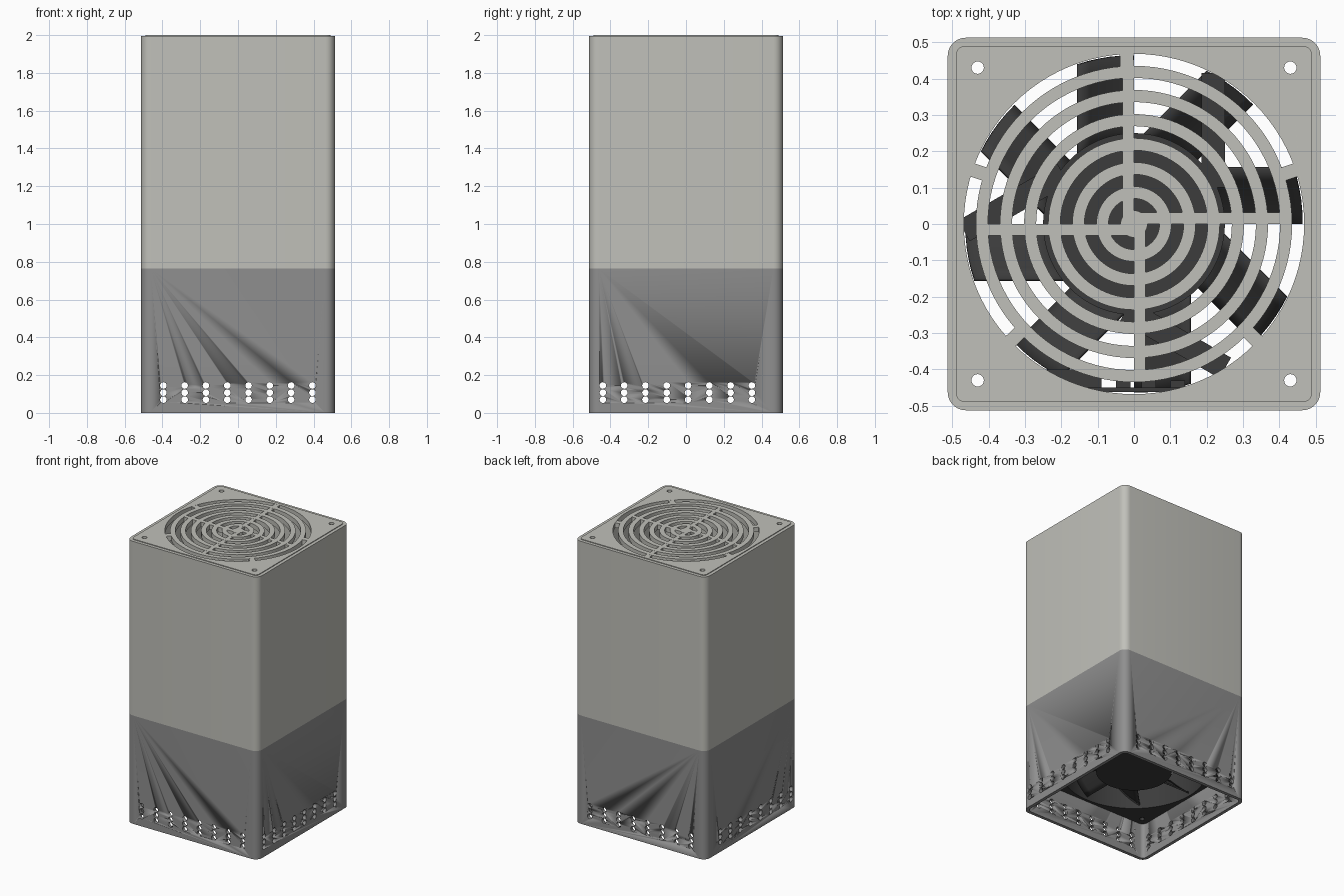
import bpy, bmesh, math
from math import sin, cos, pi, radians
from mathutils import Matrix, Vector

if "Cube" in bpy.data.objects:
    bpy.data.objects.remove(bpy.data.objects["Cube"])


def material(name, rgb):
    m = bpy.data.materials.new(name)
    m.use_nodes = True
    m.diffuse_color = (*rgb, 1)
    m.node_tree.nodes["Principled BSDF"].inputs["Base Color"].default_value = (*rgb, 1)
    return m


LIGHT = material("warm light grey", (0.53, 0.53, 0.49))
DARK = material("mid grey", (0.275, 0.275, 0.275))
BLACK = material("fan black", (0.045, 0.045, 0.045))


def circle(r, x=0, y=0, n=96):
    return [(x + r * cos(2 * pi * i / n), y + r * sin(2 * pi * i / n)) for i in range(n)]


def rounded_square(half, r, n=8):
    pts = []
    for k in range(4):
        cx, cy = [(1, 1), (-1, 1), (-1, -1), (1, -1)][k]
        for i in range(n + 1):
            a = (k + i / n) * pi / 2
            pts.append((cx * (half - r) + r * cos(a), cy * (half - r) + r * sin(a)))
    return pts


def finish(ob, mat):
    ob.data.materials.clear()
    ob.data.materials.append(mat)
    bpy.ops.object.select_all(action="DESELECT")
    ob.select_set(True)
    bpy.context.view_layer.objects.active = ob
    bpy.ops.object.shade_smooth_by_angle(angle=radians(30))
    return ob


def from_bmesh(name, bm, mat):
    bmesh.ops.recalc_face_normals(bm, faces=bm.faces)
    me = bpy.data.meshes.new(name)
    bm.to_mesh(me)
    bm.free()
    ob = bpy.data.objects.new(name, me)
    bpy.context.collection.objects.link(ob)
    return finish(ob, mat)


def plate(name, loops, z0, z1, mat):
    """Extrude nested outlines; alternate outlines become holes."""
    cu = bpy.data.curves.new(name, "CURVE")
    cu.dimensions = "2D"
    cu.fill_mode = "BOTH"
    cu.extrude = (z1 - z0) / 2
    for pts in loops:
        s = cu.splines.new("POLY")
        s.points.add(len(pts) - 1)
        for p, (x, y) in zip(s.points, pts):
            p.co = (x, y, 0, 1)
        s.use_cyclic_u = True
    tmp = bpy.data.objects.new(name + "_outline", cu)
    bpy.context.collection.objects.link(tmp)
    bpy.context.view_layer.update()
    src = tmp.evaluated_get(bpy.context.evaluated_depsgraph_get())
    bm = bmesh.new()
    bm.from_mesh(src.to_mesh())
    src.to_mesh_clear()
    bpy.data.objects.remove(tmp)
    bmesh.ops.remove_doubles(bm, verts=bm.verts, dist=1e-5)
    bmesh.ops.translate(bm, verts=bm.verts, vec=(0, 0, (z0 + z1) / 2))
    return from_bmesh(name, bm, mat)


def add_box(bm, lo, hi, rot=0):
    lo, hi = Vector(lo), Vector(hi)
    m = Matrix.Rotation(rot, 4, "Z") @ Matrix.Translation((lo + hi) / 2) @ Matrix.Diagonal((*(hi - lo), 1))
    bmesh.ops.create_cube(bm, size=1, matrix=m)


HALF, INNER, SPLIT = 0.5125, 0.49, 0.765
CORNERS = [(x, y) for x in (-0.43, 0.43) for y in (-0.43, 0.43)]
screw_holes = [circle(0.017, x, y, 20) for x, y in CORNERS]
walls = [rounded_square(HALF, 0.05), rounded_square(INNER, 0.028)]

# Case: two coloured sleeves
plate("upper_case", walls, SPLIT, 1.995, LIGHT)
lower = plate("lower_case", walls, 0, SPLIT, DARK)

# Air holes around the foot of the case
bm = bmesh.new()
for col in range(8):
    for z in (0.07, 0.107, 0.145):
        for side in (-1, 1):
            step = 0.1127 * col
            for pos, axis in (((-0.395 + step, side * 0.5, z), "X"), ((side * 0.5, -0.44 + step, z), "Y")):
                m = Matrix.Translation(pos) @ Matrix.Rotation(pi / 2, 4, axis)
                bmesh.ops.create_cone(bm, cap_ends=True, segments=16, radius1=0.0175,
                                      radius2=0.0175, depth=0.08, matrix=m)
cutter = from_bmesh("air_hole_cutter", bm, DARK)
cutter.hide_render = True
mod = lower.modifiers.new("air_holes", "BOOLEAN")
mod.object, mod.operation, mod.solver = cutter, "DIFFERENCE", "EXACT"
bpy.context.view_layer.objects.active = lower
bpy.ops.object.modifier_apply(modifier=mod.name)
bpy.data.objects.remove(cutter)

# Lid with concentric slots
slots = [circle(r) for k in range(7) for r in (0.468 - 0.0663 * k, 0.435 - 0.0663 * k)]
plate("lid_grille", [rounded_square(INNER, 0.026)] + screw_holes + slots, 1.965, 2.0, LIGHT)

# Pinwheel arms and outer bridges of the grille
bm = bmesh.new()
for k in range(4):
    add_box(bm, (0.0, 0.0, 1.966), (0.42, 0.031, 1.9995), k * pi / 2)
for deg in (18.5, 92.5, 161.5, 223.5, 316.5):
    add_box(bm, (0.425, -0.019, 1.966), (0.475, 0.019, 1.9995), radians(deg))
from_bmesh("grille_arms", bm, LIGHT)

# Fan housing: two flanges and a duct
FAN0, FAN1 = 0.25, 0.47
flange = [rounded_square(0.487, 0.04), circle(0.47)] + screw_holes
plate("fan_lower_flange", flange, FAN0, FAN0 + 0.03, BLACK)
plate("fan_upper_flange", flange, FAN1 - 0.03, FAN1, BLACK)
plate("fan_duct", [circle(0.482), circle(0.47)], FAN0 + 0.03, FAN1 - 0.03, BLACK)

# Motor mount with three offset struts
plate("motor_mount", [circle(0.25)], FAN1 - 0.03, FAN1, BLACK)
bm = bmesh.new()
for k in range(3):
    add_box(bm, (0.1, -0.25, FAN1 - 0.03), (0.415, -0.185, FAN1 - 0.002), pi / 2 + k * 2 * pi / 3)
from_bmesh("fan_struts", bm, BLACK)

# Rotor hub and pitched blades
plate("fan_hub", [circle(0.245)], FAN0 + 0.005, FAN1 - 0.035, BLACK)
bm = bmesh.new()
N = 5
for b in range(8):
    rot = Matrix.Rotation(b * pi / 4, 3, "Z")
    rows = []
    for i in range(N + 1):
        r = 0.22 + 0.244 * i / N
        row = []
        for j in range(N + 1):
            u = j / N
            t = 0.15 * u
            z = FAN0 + 0.025 + 0.14 * (0.75 * u + 0.25 * u * u)
            row.append(bm.verts.new(rot @ Vector((math.sqrt(r * r - t * t), t, z))))
        rows.append(row)
    for i in range(N):
        for j in range(N):
            bm.faces.new((rows[i][j], rows[i + 1][j], rows[i + 1][j + 1], rows[i][j + 1]))
blades = from_bmesh("fan_blades", bm, BLACK)
blades.modifiers.new("thickness", "SOLIDIFY").thickness = 0.01

# Control board on the front inner wall
bm = bmesh.new()
add_box(bm, (-0.25, -0.462, 0.55), (0.2, -0.45, 0.9))
add_box(bm, (-0.25, -0.45, 0.6), (-0.09, -0.4, 0.8))
for x in (-0.05, 0.02, 0.1):
    add_box(bm, (x, -0.45, 0.65), (x + 0.04, -0.43, 0.75))
from_bmesh("control_board", bm, BLACK)
